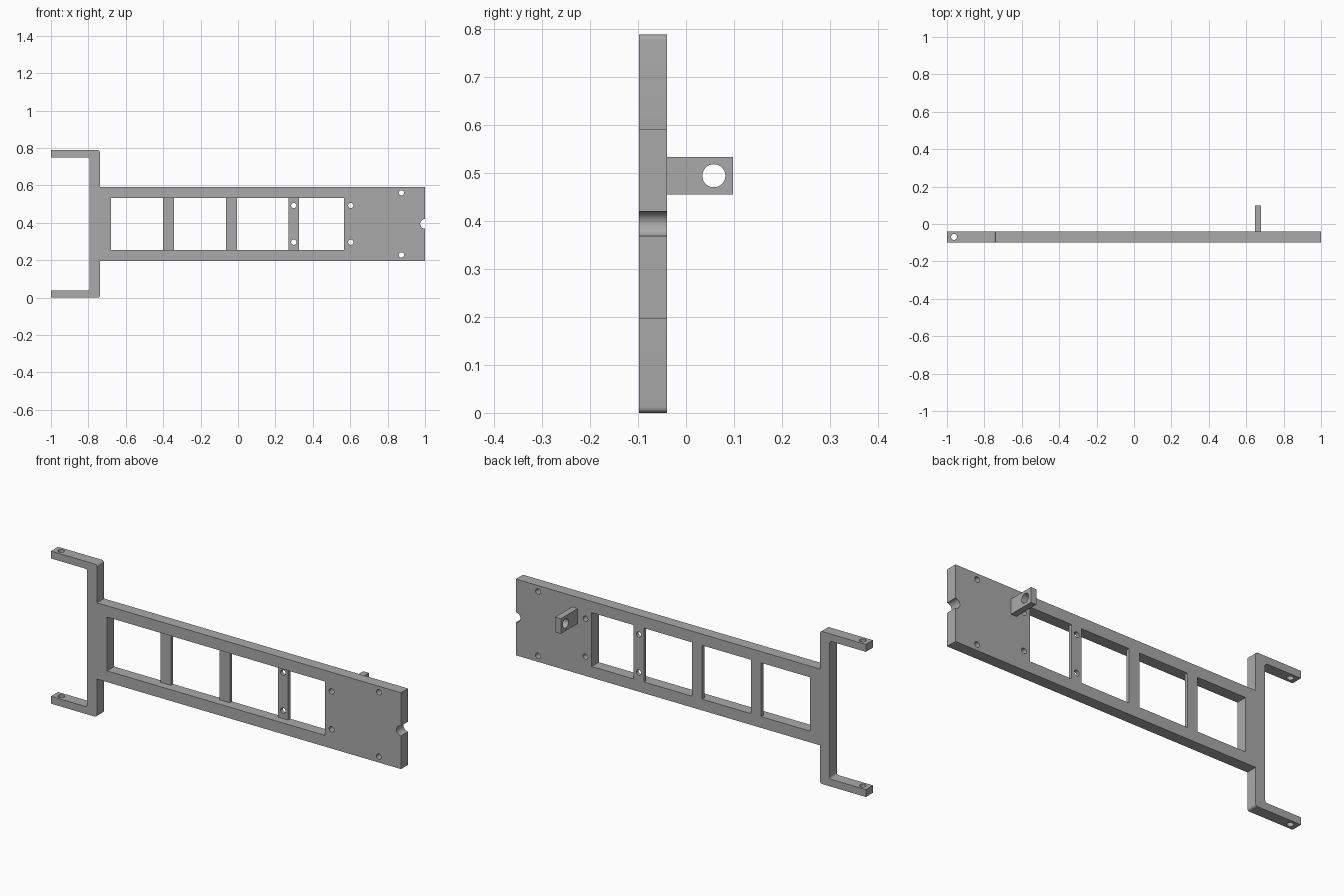
import bpy, bmesh, math
from mathutils import Vector, Matrix

if "Cube" in bpy.data.objects:
    bpy.data.objects.remove(bpy.data.objects["Cube"], do_unlink=True)

FRONT, BACK = -0.098, -0.04      # plate faces in y
MID_Z = 0.394                    # symmetry height
RUNG_DEPTH = 0.018

grey = bpy.data.materials.new("plain grey")
grey.use_nodes = True
COLOUR = (0.4, 0.4, 0.4, 1)
grey.diffuse_color = COLOUR
grey.node_tree.nodes["Principled BSDF"].inputs["Base Color"].default_value = COLOUR


def finish(bm, name):
    bmesh.ops.recalc_face_normals(bm, faces=bm.faces)
    mesh = bpy.data.meshes.new(name)
    bm.to_mesh(mesh)
    bm.free()
    mesh.materials.append(grey)
    obj = bpy.data.objects.new(name, mesh)
    bpy.context.collection.objects.link(obj)
    return obj


def add_box(bm, low, high):
    low, high = Vector(low), Vector(high)
    matrix = Matrix.Translation((low + high) / 2) @ Matrix.Diagonal((high - low).to_4d())
    bmesh.ops.create_cube(bm, size=1, matrix=matrix)


def add_drill(bm, centre, radius, axis, length):
    turn = Vector((0, 0, 1)).rotation_difference(Vector(axis)).to_matrix().to_4x4()
    bmesh.ops.create_cone(bm, cap_ends=True, segments=32, radius1=radius, radius2=radius,
                          depth=length, matrix=Matrix.Translation(centre) @ turn)


def cut(obj, bm):
    cutter = finish(bm, "cutter")
    cutter.hide_render = True
    mod = obj.modifiers.new("cut", 'BOOLEAN')
    mod.operation, mod.solver, mod.object = 'DIFFERENCE', 'EXACT', cutter
    graph = bpy.context.evaluated_depsgraph_get()
    mesh = bpy.data.meshes.new_from_object(obj.evaluated_get(graph))
    obj.modifiers.clear()
    obj.data = mesh
    bpy.data.objects.remove(cutter, do_unlink=True)


def rounded(corners, steps=6):
    # Replace each right-angle corner that has a radius with an arc
    points = []
    for i, (x, z, r) in enumerate(corners):
        p = Vector((x, z))
        if r == 0:
            points.append(p)
            continue
        a = (Vector(corners[i - 1][:2]) - p).normalized()
        b = (Vector(corners[(i + 1) % len(corners)][:2]) - p).normalized()
        for k in range(steps + 1):
            t = k / steps * math.pi / 2
            points.append(p + r * (a + b) - r * (b * math.cos(t) + a * math.sin(t)))
    return points


# Frame outline: ladder plate with the forked bracket, mirrored about mid height
half = [(1, 0.197, 0), (-0.738, 0.197, 0), (-0.738, 0.394, 0.012),
        (-1, 0.394, 0), (-1, 0.356, 0), (-0.793, 0.356, 0.012)]
outline = half + [(x, -z, r) for x, z, r in reversed(half)]
bm = bmesh.new()
face = bm.faces.new([bm.verts.new((p.x, FRONT, p.y + MID_Z)) for p in rounded(outline)])
sides = bmesh.ops.extrude_face_region(bm, geom=[face])
bmesh.ops.translate(bm, vec=(0, BACK - FRONT, 0),
                    verts=[v for v in sides["geom"] if isinstance(v, bmesh.types.BMVert)])
frame = finish(bm, "ladder_frame")

# Long opening, screw holes, end notch and arm holes
bm = bmesh.new()
add_box(bm, (-0.68, -0.2, MID_Z - 0.139), (0.567, 0.1, MID_Z + 0.139))
for side in (-1, 1):
    for x, dz in ((0.603, 0.098), (0.874, 0.166)):
        add_drill(bm, (x, -0.07, MID_Z + side * dz), 0.014, (0, 1, 0), 0.2)
    add_drill(bm, (-0.962, -0.069, MID_Z + side * 0.375), 0.016, (0, 0, 1), 0.1)
add_drill(bm, (1, -0.07, MID_Z), 0.026, (0, 1, 0), 0.2)
cut(frame, bm)
parts = [frame]

# Thin rungs flush with the back of the frame
for i, x in enumerate((-0.372, -0.035, 0.298)):
    bm = bmesh.new()
    add_box(bm, (x - 0.029, BACK - RUNG_DEPTH, MID_Z - 0.139), (x + 0.029, BACK, MID_Z + 0.139))
    rung = finish(bm, f"rung_{i + 1}")
    parts.append(rung)
# The last rung carries two screw holes
bm = bmesh.new()
for side in (-1, 1):
    add_drill(bm, (0.298, BACK, MID_Z + side * 0.098), 0.014, (0, 1, 0), 0.2)
cut(parts[-1], bm)

# Pierced lug on the back
bm = bmesh.new()
add_box(bm, (0.647, BACK, 0.455), (0.679, 0.098, 0.533))
lug = finish(bm, "back_lug")
bm = bmesh.new()
add_drill(bm, (0.663, 0.058, 0.494), 0.024, (1, 0, 0), 0.2)
cut(lug, bm)
parts.append(lug)

# Smooth the round holes and fillets, keep edges sharp
bpy.ops.object.select_all(action='DESELECT')
for part in parts:
    part.select_set(True)
bpy.context.view_layer.objects.active = frame
bpy.ops.object.shade_smooth_by_angle(angle=math.radians(30))
